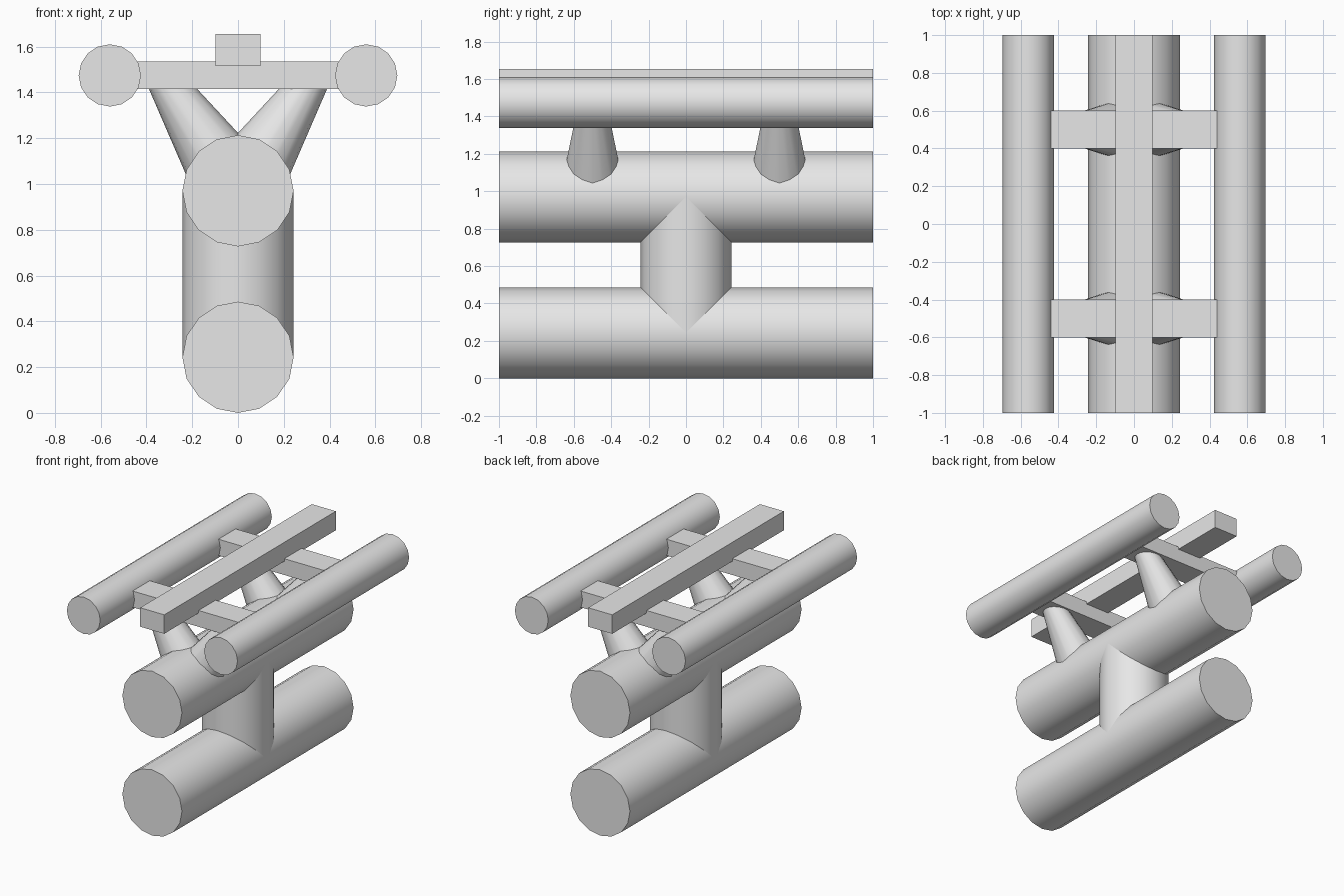
import bpy
import math
from mathutils import Vector

cube = bpy.data.objects.get("Cube")
if cube:
    bpy.data.objects.remove(cube, do_unlink=True)

GREY = (0.8, 0.8, 0.8, 1.0)
grey = bpy.data.materials.new("light grey")
grey.use_nodes = True
grey.diffuse_color = GREY
grey.node_tree.nodes["Principled BSDF"].inputs["Base Color"].default_value = GREY


def tube(name, start, end, r_start, r_end=None):
    """Smooth sixteen-sided tube or cone between two points."""
    start, end = Vector(start), Vector(end)
    axis = end - start
    bpy.ops.mesh.primitive_cone_add(
        vertices=16, radius1=r_start, radius2=r_end or r_start,
        depth=axis.length, location=(start + end) / 2,
        rotation=Vector((0, 0, 1)).rotation_difference(axis).to_euler())
    obj = bpy.context.object
    obj.name = name
    obj.data.materials.append(grey)
    bpy.ops.object.shade_smooth_by_angle(angle=math.radians(35))
    return obj


def box(name, centre, size):
    bpy.ops.mesh.primitive_cube_add(size=1, location=centre)
    obj = bpy.context.object
    obj.name = name
    obj.scale = size
    bpy.ops.object.transform_apply(location=False, rotation=False, scale=True)
    obj.data.materials.append(grey)
    return obj


R = 0.243          # main tube radius
LOW, HIGH = R, 0.97  # main tube heights
RAIL = 1.474       # side rail height

# Main tubes and the pillar joining them
tube("lower_tube", (0, -1, LOW), (0, 1, LOW), R)
tube("upper_tube", (0, -1, HIGH), (0, 1, HIGH), R)
tube("pillar", (0, 0, LOW), (0, 0, HIGH), R)

# Side rails and centre bar
for side, x in (("left", 0.56), ("right", -0.56)):
    tube(side + "_rail", (x, -1, RAIL), (x, 1, RAIL), 0.136)
box("centre_bar", (0, 0, 1.585), (0.196, 2, 0.14))

# Cross beams, each carried by a pair of tapered struts
for end, y in (("front", -0.5), ("back", 0.5)):
    box(end + "_cross_beam", (0, y, RAIL), (0.88, 0.2, 0.12))
    for side, s in (("left", 1), ("right", -1)):
        tube(f"{end}_{side}_strut", (0, y, 0.962), (s * 0.334, y, RAIL), 0.18, 0.075)
